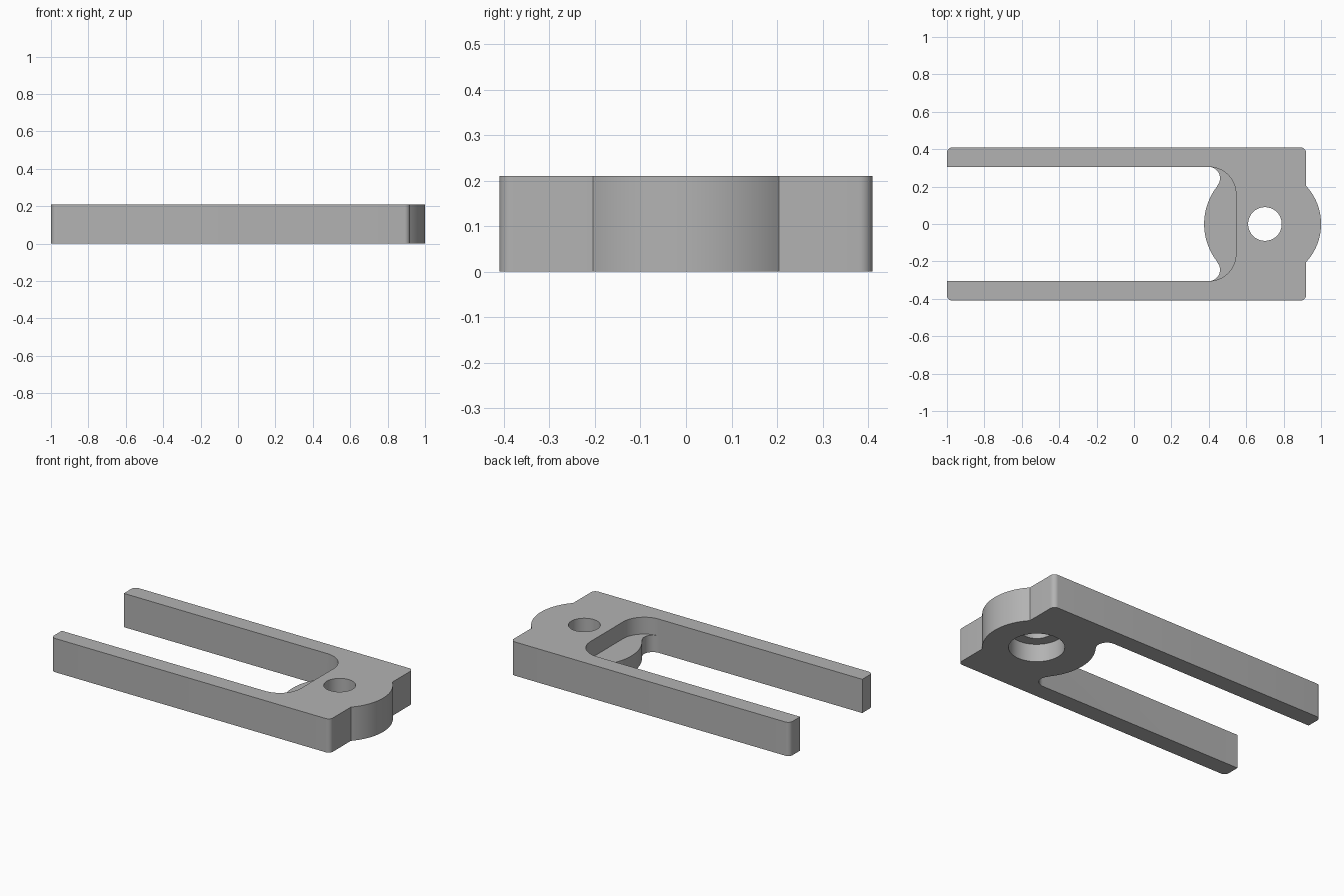
import bpy, bmesh
from math import sin, cos, radians, degrees, atan2, hypot

cube = bpy.data.objects.get("Cube")
if cube:
    bpy.data.objects.remove(cube)

HEIGHT, LEDGE = 0.21, 0.105
HALF, INNER = 0.41, 0.305      # outer and inner half widths of the fork
HEAD, BOSS_X = 0.92, 0.7       # head end and boss centre
CORNER = 0.03


def arc(cx, cy, r, start, end, steps):
    """Points along an arc, angles in degrees."""
    angles = [radians(start + (end - start) * i / steps) for i in range(steps + 1)]
    return [(cx + r * cos(a), cy + r * sin(a)) for a in angles]


def mirrored(half):
    """Close a half outline by reflecting it across the long axis."""
    return half + [(x, -y) for x, y in reversed(half) if abs(y) > 1e-6]


def prism(name, points, z0, z1):
    bm = bmesh.new()
    face = bm.faces.new([bm.verts.new((x, y, z0)) for x, y in points])
    top = bmesh.ops.extrude_face_region(bm, geom=[face])["geom"]
    bmesh.ops.translate(bm, vec=(0, 0, z1 - z0),
                        verts=[v for v in top if isinstance(v, bmesh.types.BMVert)])
    bmesh.ops.recalc_face_normals(bm, faces=bm.faces)
    mesh = bpy.data.meshes.new(name)
    bm.to_mesh(mesh)
    bm.free()
    obj = bpy.data.objects.new(name, mesh)
    bpy.context.collection.objects.link(obj)
    return obj


def circle(r):
    return arc(BOSS_X, 0, r, 0, 360, 64)[:-1]


# Fork outline: boss nose, head corner, arm tip, slot fillet, tongue
nose_r, tongue_r, fillet_r = 0.3, 0.325, 0.06
nose_angle = degrees(atan2(hypot(nose_r, 0) * 0.68, HEAD - BOSS_X))
fx, fy = 0.40, INNER - fillet_r
meet = degrees(atan2(-fy, BOSS_X - fx))
half = arc(BOSS_X, 0, nose_r, 0, nose_angle, 20)
half += arc(HEAD - CORNER, HALF - CORNER, CORNER, 0, 90, 8)
half += arc(CORNER - 1, HALF - CORNER, CORNER, 90, 180, 8)
half += [(-1, INNER)]
half += arc(fx, fy, fillet_r, 90, meet, 16)
half += arc(BOSS_X, 0, tongue_r, 180 + meet, 180, 20)[1:]
fork = prism("fork_body", mirrored(half), 0, HEIGHT)

# Cutters: upper pocket above the tongue, bolt hole, counterbore below
pocket_r = 0.145
pocket = [(0.3, 0.2)] + arc(fx, INNER - pocket_r, pocket_r, 90, 0, 16)
cutters = [
    prism("pocket_cutter", mirrored(pocket), LEDGE, HEIGHT + 0.1),
    prism("hole_cutter", circle(0.09), -0.1, HEIGHT + 0.1),
    prism("counterbore_cutter", circle(0.155), -0.1, 0.11),
]
bpy.ops.object.select_all(action="DESELECT")
fork.select_set(True)
bpy.context.view_layer.objects.active = fork
for cutter in cutters:
    cutter.hide_render = True
    mod = fork.modifiers.new(cutter.name, "BOOLEAN")
    mod.operation, mod.solver, mod.object = "DIFFERENCE", "EXACT", cutter
    bpy.ops.object.modifier_apply(modifier=mod.name)
    bpy.data.objects.remove(cutter)

# Plain grey finish
grey = bpy.data.materials.new("grey")
grey.use_nodes = True
colour = (0.45, 0.45, 0.45, 1)
grey.diffuse_color = colour
grey.node_tree.nodes["Principled BSDF"].inputs["Base Color"].default_value = colour
fork.data.materials.clear()
fork.data.materials.append(grey)
bpy.ops.object.shade_smooth_by_angle(angle=radians(30))
